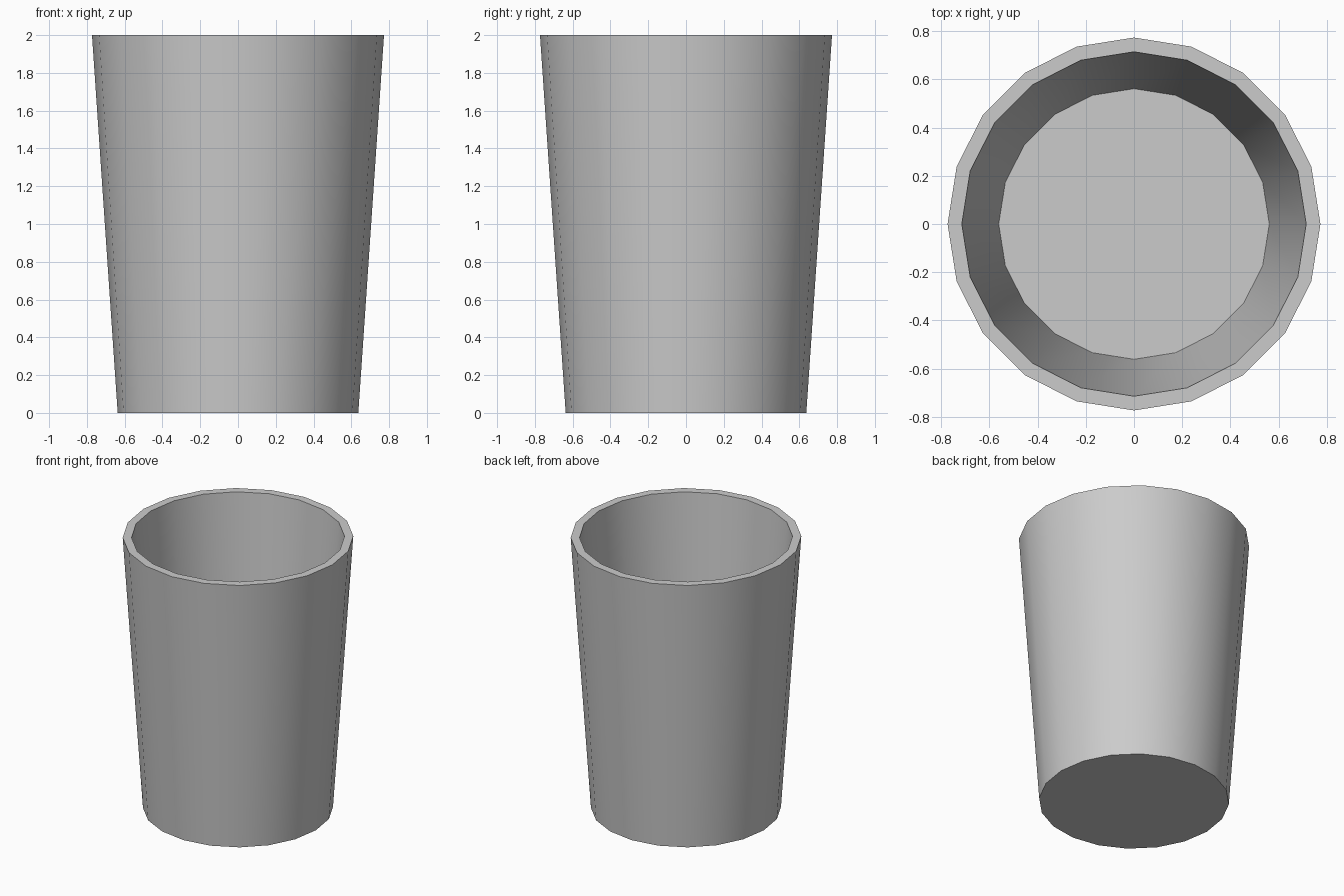
import bpy, bmesh
from math import cos, sin, tau, radians

if "Cube" in bpy.data.objects:
    bpy.data.objects.remove(bpy.data.objects["Cube"])

SIDES = 20
# Cup profile (radius, z): outer base, outer rim, inner rim, inner floor
PROFILE = [(0.637, 0.0), (0.773, 2.0), (0.714, 2.0), (0.561, 0.06)]


def ring(bm, radius, z):
    return [bm.verts.new((radius * cos(tau * i / SIDES), radius * sin(tau * i / SIDES), z))
            for i in range(SIDES)]


bm = bmesh.new()
rings = [ring(bm, r, z) for r, z in PROFILE]

# Outer wall, rim and inner wall
for a, b in zip(rings, rings[1:]):
    for i in range(SIDES):
        j = (i + 1) % SIDES
        bm.faces.new((a[i], a[j], b[j], b[i]))

# Underside and inner floor
bm.faces.new(rings[0][::-1])
bm.faces.new(rings[-1])
bmesh.ops.recalc_face_normals(bm, faces=bm.faces)

mesh = bpy.data.meshes.new("cup")
bm.to_mesh(mesh)
bm.free()
cup = bpy.data.objects.new("cup", mesh)
bpy.context.collection.objects.link(cup)

# Smooth round walls, crisp rim and base
bpy.context.view_layer.objects.active = cup
cup.select_set(True)
bpy.ops.object.shade_smooth_by_angle(angle=radians(30))
